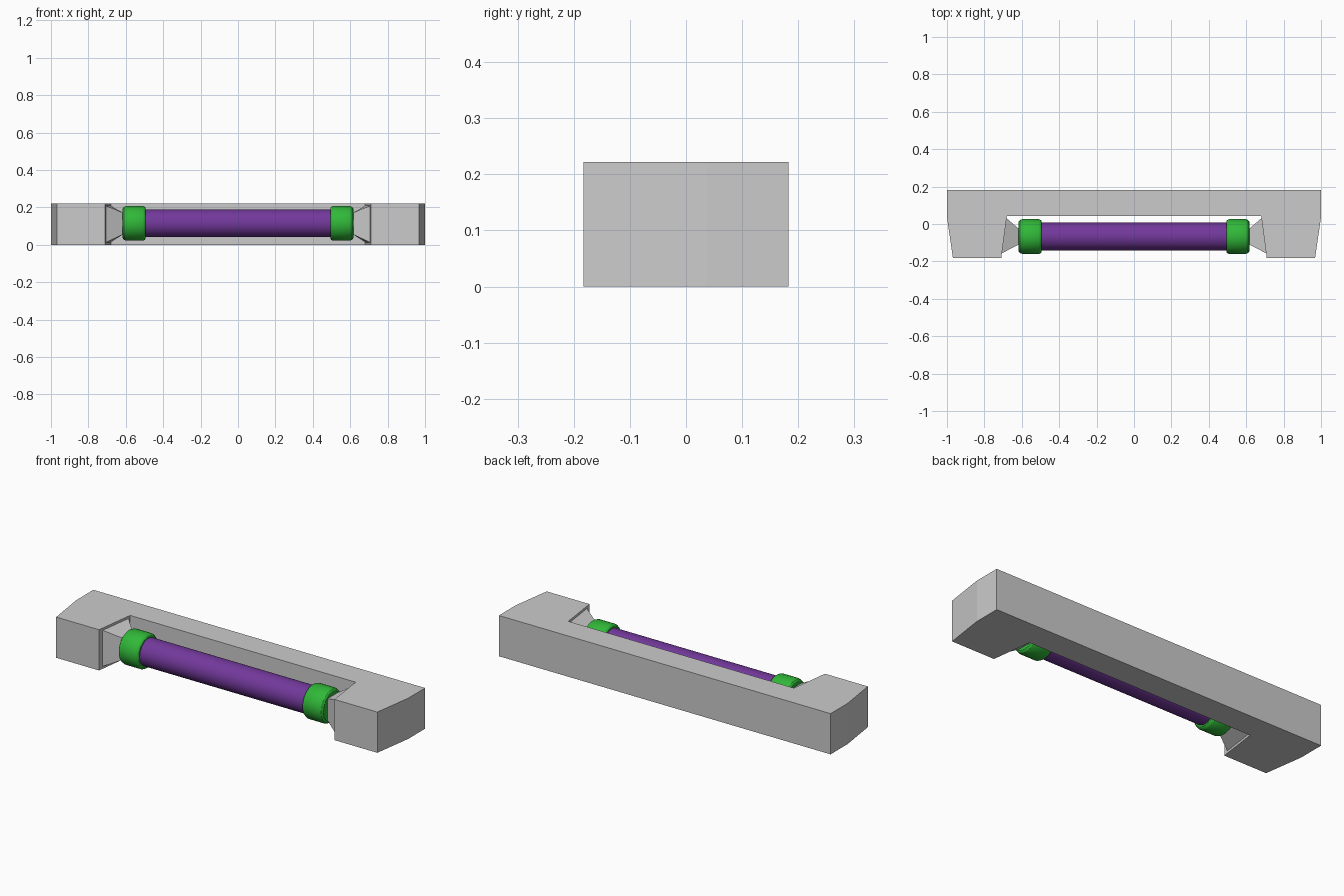
import bpy, bmesh, math

if "Cube" in bpy.data.objects:
    bpy.data.objects.remove(bpy.data.objects["Cube"])

AXIS_Y, AXIS_Z, H = -0.067, 0.115, 0.222


def make_object(name, bm, color=None, smooth=False):
    bmesh.ops.recalc_face_normals(bm, faces=bm.faces)
    mesh = bpy.data.meshes.new(name)
    bm.to_mesh(mesh)
    bm.free()
    ob = bpy.data.objects.new(name, mesh)
    bpy.context.collection.objects.link(ob)
    if color:
        mat = bpy.data.materials.new(name + "_colour")
        mat.diffuse_color = color
        mat.use_nodes = True
        mat.node_tree.nodes["Principled BSDF"].inputs["Base Color"].default_value = mat.diffuse_color
        mesh.materials.append(mat)
    if smooth:
        bpy.ops.object.select_all(action='DESELECT')
        ob.select_set(True)
        bpy.context.view_layer.objects.active = ob
        bpy.ops.object.shade_smooth_by_angle(angle=math.radians(30))
    return ob


def lathe_x(name, profile, color, side=1, n=40):
    """Closed solid of revolution along x from (x, radius) pairs."""
    bm = bmesh.new()
    rings = [[bm.verts.new((side * x,
                            AXIS_Y + r * math.cos(2 * math.pi * i / n),
                            AXIS_Z + r * math.sin(2 * math.pi * i / n)))
              for i in range(n)] for x, r in profile]
    for a, b in zip(rings, rings[1:]):
        for i in range(n):
            j = (i + 1) % n
            bm.faces.new((a[i], a[j], b[j], b[i]))
    bm.faces.new(rings[0])
    bm.faces.new(rings[-1])
    return make_object(name, bm, color, True)


# U-shaped bracket: half outline mirrored, then extruded upwards
half = [(1, 0.183), (1, 0.037), (0.968, -0.183), (0.71, -0.183), (0.68, 0.042)]
outline = half + [(-x, y) for x, y in reversed(half)]
bm = bmesh.new()
base = bm.faces.new([bm.verts.new((x, y, 0)) for x, y in outline])
up = bmesh.ops.extrude_face_region(bm, geom=[base])
bmesh.ops.translate(bm, vec=(0, 0, H),
                    verts=[v for v in up["geom"] if isinstance(v, bmesh.types.BMVert)])
make_object("bracket", bm)

# Central roller
lathe_x("roller", [(-0.51, 0.074), (0.51, 0.074)], (0.17, 0.04, 0.33, 1))

for side, label in ((-1, "left"), (1, "right")):
    # Rounded end cap
    lathe_x(label + "_end_cap",
            [(0.494, 0.082), (0.498, 0.088), (0.508, 0.093), (0.597, 0.093),
             (0.610, 0.088), (0.617, 0.078)], (0.03, 0.48, 0.04, 1), side)

    # Tapered mount from the inner face of the arm to the cap
    bm = bmesh.new()
    rings = []
    for (xb, yb), (xf, yf), z0, z1 in (
            ((0.683, 0.032), (0.708, -0.157), 0.012, 0.210),
            ((0.615, -0.026), (0.615, -0.110), 0.056, 0.172)):
        rings.append([bm.verts.new((side * x, y, z)) for x, y, z in
                      ((xb, yb, z0), (xf, yf, z0), (xf, yf, z1), (xb, yb, z1))])
    a, b = rings
    for i in range(4):
        j = (i + 1) % 4
        bm.faces.new((a[i], a[j], b[j], b[i]))
    bm.faces.new(a)
    bm.faces.new(b)
    make_object(label + "_mount", bm)
